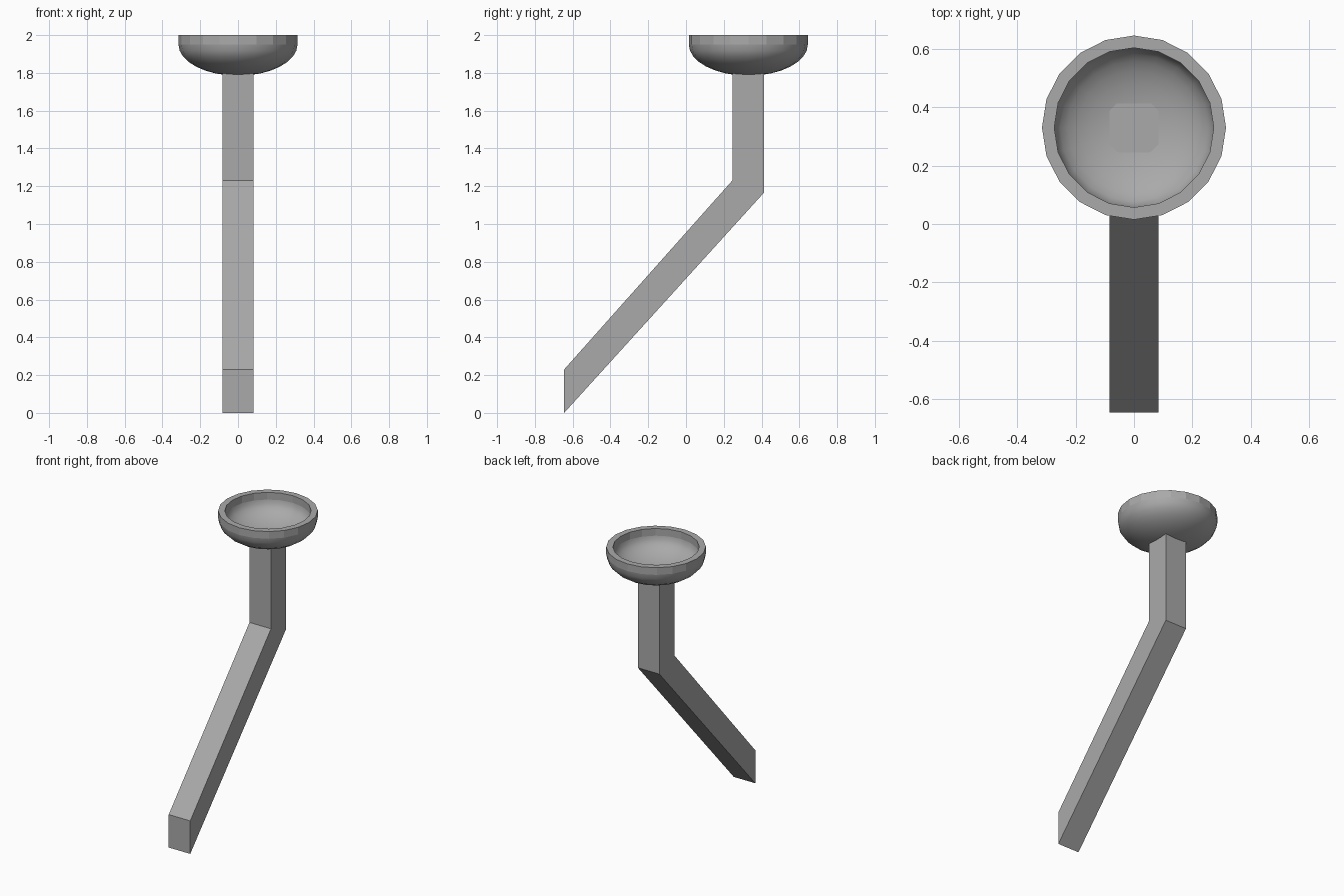
import bpy, bmesh
from math import sin, cos, pi, radians

cube = bpy.data.objects.get("Cube")
if cube:
    bpy.data.objects.remove(cube, do_unlink=True)

grey = bpy.data.materials.new("mid grey")
grey.use_nodes = True
colour = (0.4, 0.4, 0.4, 1)
grey.diffuse_color = colour
grey.node_tree.nodes["Principled BSDF"].inputs["Base Color"].default_value = colour


def finish(name, bm):
    bmesh.ops.recalc_face_normals(bm, faces=bm.faces)
    mesh = bpy.data.meshes.new(name)
    bm.to_mesh(mesh)
    bm.free()
    mesh.materials.append(grey)
    obj = bpy.data.objects.new(name, mesh)
    bpy.context.collection.objects.link(obj)
    return obj


# Bent square arm: side outline (y, z) extruded across x
HALF = 0.083
outline = [(-0.645, 0), (0.412, 1.165), (0.412, 1.834),
           (0.245, 1.834), (0.245, 1.23), (-0.645, 0.23)]
bm = bmesh.new()
face = bm.faces.new([bm.verts.new((-HALF, y, z)) for y, z in outline])
side = bmesh.ops.extrude_face_region(bm, geom=[face])
bmesh.ops.translate(bm, vec=(2 * HALF, 0, 0),
                    verts=[g for g in side["geom"] if isinstance(g, bmesh.types.BMVert)])
finish("bent_arm", bm)

# Thick-walled bowl: rounded outer and inner profiles spun around the arm top
CENTRE_Y, RIM, EQUATOR, SIDES, STEPS = 0.33, 2.0, 1.95, 20, 8


def shell(radius, depth):
    curve = [(radius * sin(i * pi / 2 / STEPS), EQUATOR - depth * cos(i * pi / 2 / STEPS))
             for i in range(STEPS + 1)]
    return curve + [(radius, RIM)]


profile = shell(0.315, 0.165) + shell(0.273, 0.125)[::-1]
bm = bmesh.new()
verts = [bm.verts.new((r, CENTRE_Y, z)) for r, z in profile]
edges = [bm.edges.new(pair) for pair in zip(verts, verts[1:])]
bmesh.ops.spin(bm, geom=verts + edges, cent=(0, CENTRE_Y, 0), axis=(0, 0, 1),
               angle=2 * pi, steps=SIDES, use_duplicate=False)
bmesh.ops.remove_doubles(bm, verts=bm.verts, dist=0.0005)
bowl = finish("bowl", bm)

# Rounded surfaces are smooth, the upright rim band stays faceted
bpy.ops.object.select_all(action="DESELECT")
bowl.select_set(True)
bpy.context.view_layer.objects.active = bowl
bpy.ops.object.shade_smooth_by_angle(angle=radians(30))
for poly in bowl.data.polygons:
    if poly.center.z > EQUATOR:
        poly.use_smooth = False
